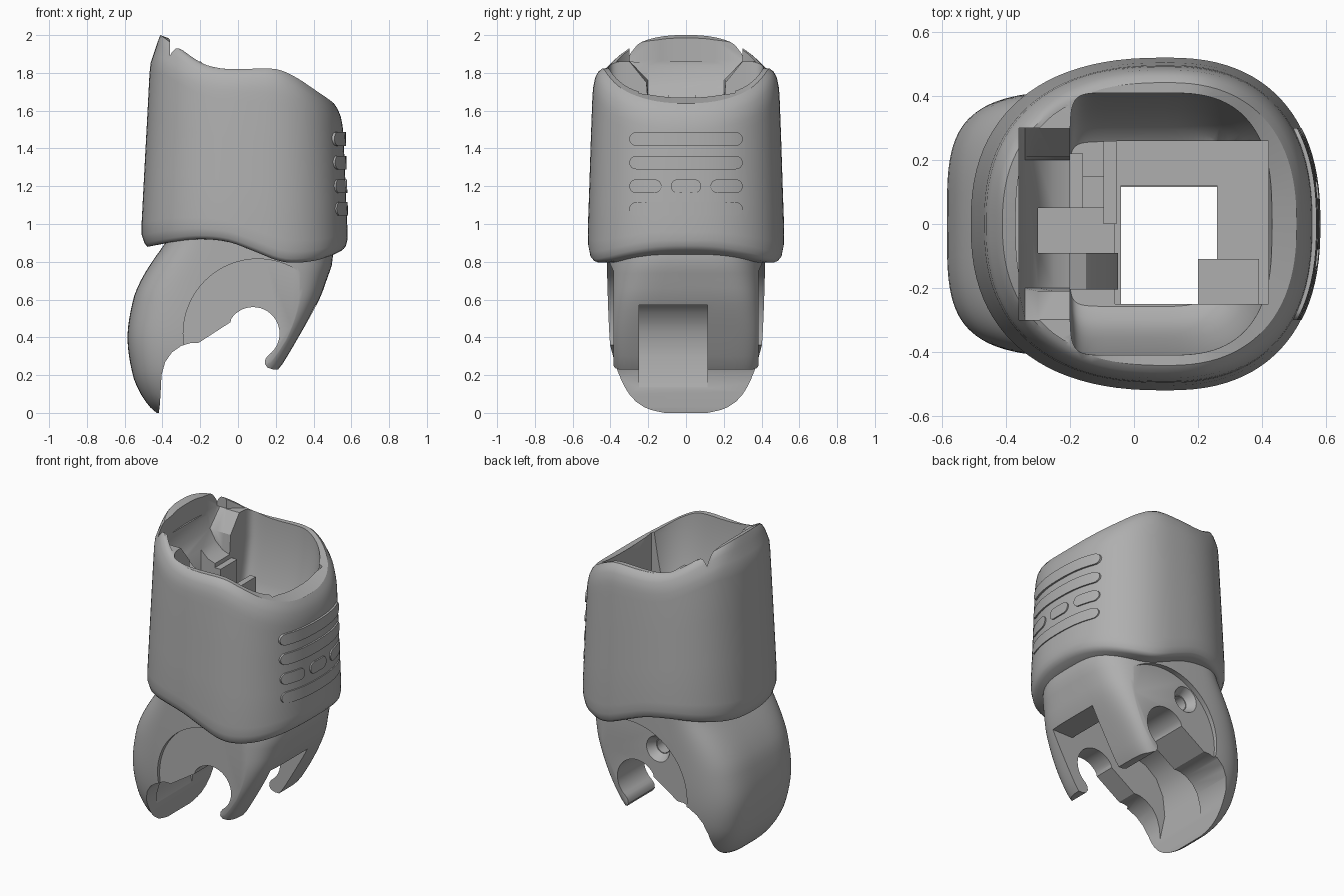
import bpy, bmesh, math
from mathutils import Matrix

if "Cube" in bpy.data.objects:
    bpy.data.objects.remove(bpy.data.objects["Cube"])

grey = bpy.data.materials.new("matte_grey")
grey.use_nodes = True
grey.diffuse_color = (0.43, 0.43, 0.43, 1)
grey.node_tree.nodes["Principled BSDF"].inputs["Base Color"].default_value = (0.43, 0.43, 0.43, 1)


def make(name, bm):
    bmesh.ops.recalc_face_normals(bm, faces=bm.faces)
    mesh = bpy.data.meshes.new(name)
    bm.to_mesh(mesh)
    bm.free()
    mesh.materials.append(grey)
    ob = bpy.data.objects.new(name, mesh)
    bpy.context.collection.objects.link(ob)
    return ob


def interp(points, x):
    """Smooth interpolation through (x, value) pairs."""
    if x <= points[0][0]:
        return points[0][1]
    n = len(points)
    for i in range(n - 1):
        (x0, y0), (x1, y1) = points[i], points[i + 1]
        if x <= x1:
            xa, ya = points[max(i - 1, 0)]
            xb, yb = points[min(i + 2, n - 1)]
            h, t = x1 - x0, (x - x0) / (x1 - x0)
            m0, m1 = h * (y1 - ya) / (x1 - xa), h * (yb - y0) / (xb - x0)
            return ((2*t**3 - 3*t*t + 1) * y0 + (t**3 - 2*t*t + t) * m0
                    + (3*t*t - 2*t**3) * y1 + (t**3 - t*t) * m1)
    return points[-1][1]


def oval(xc, left, right, half, n_left, n_right, count=96):
    """Superellipse outline with its own reach and squareness at each end."""
    pts = []
    for i in range(count):
        a = 2 * math.pi * i / count
        c, s = math.cos(a), math.sin(a)
        reach, n = (right, n_right) if c > 0 else (left, n_left)
        pts.append((xc + math.copysign(abs(c) ** (2 / n), c) * reach,
                    math.copysign(abs(s) ** (2 / n), s) * half))
    return pts


def loft(name, rings):
    """Skin rings of 3D points and close both ends with fans."""
    bm = bmesh.new()
    loops = [[bm.verts.new(p) for p in ring] for ring in rings]
    count = len(loops[0])
    for lo, hi in zip(loops, loops[1:]):
        for i in range(count):
            j = (i + 1) % count
            bm.faces.new((lo[i], lo[j], hi[j], hi[i]))
    for loop in (loops[0], loops[-1]):
        mid = [sum(v.co[k] for v in loop) / count for k in range(3)]
        tip = bm.verts.new(mid)
        for i in range(count):
            bm.faces.new((loop[i], loop[(i + 1) % count], tip))
    return make(name, bm)


def prism(name, outline, y0, y1):
    bm = bmesh.new()
    face = bm.faces.new([bm.verts.new((x, y0, z)) for x, z in outline])
    new = bmesh.ops.extrude_face_region(bm, geom=[face])["geom"]
    bmesh.ops.translate(bm, vec=(0, y1 - y0, 0),
                        verts=[v for v in new if isinstance(v, bmesh.types.BMVert)])
    return make(name, bm)


def box(name, x0, x1, y0, y1, z0, z1):
    return prism(name, [(x0, z0), (x1, z0), (x1, z1), (x0, z1)], y0, y1)


def cylinder_y(name, x, z, y0, y1, r0, r1):
    bm = bmesh.new()
    m = Matrix.Translation((x, (y0 + y1) / 2, z)) @ Matrix.Rotation(-math.pi / 2, 4, "X")
    bmesh.ops.create_cone(bm, cap_ends=True, segments=64, radius1=r0, radius2=r1,
                          depth=y1 - y0, matrix=m)
    return make(name, bm)


def activate(ob):
    bpy.ops.object.select_all(action="DESELECT")
    bpy.context.view_layer.objects.active = ob
    ob.select_set(True)


def cut(ob, *cutters):
    activate(ob)
    for c in cutters:
        mod = ob.modifiers.new("cut", "BOOLEAN")
        mod.operation, mod.solver, mod.object = "DIFFERENCE", "EXACT", c
        bpy.ops.object.modifier_apply(modifier=mod.name)
        bpy.data.objects.remove(c)


def smooth(ob, angle=32):
    activate(ob)
    bpy.ops.object.shade_smooth_by_angle(angle=math.radians(angle))


# Sleeve: tapered oval shell with wavy upper and lower rims
top = [(-.41, 2.0), (-.3, 1.92), (-.2, 1.855), (-.1, 1.825), (0, 1.82), (.2, 1.82),
       (.3, 1.78), (.4, 1.715), (.5, 1.645), (.56, 1.59)]
bottom = [(-.5, .875), (-.35, .905), (-.2, .92), (-.05, .905), (.1, .85), (.2, .81),
          (.28, .795), (.4, .805), (.5, .835), (.57, .87)]
XC = .1


def sleeve_ring(t, s, s_left):
    pts = oval(XC, .61 * s_left, .48 * s, .52 * s, 2.4, 2.4)
    return [(x, y, interp(bottom, x) * (1 - t) + interp(top, x) * t) for x, y in pts]


# height fraction, scale, scale of the -x end
profile = [(0, .7, .7), (0, .93, .95), (.006, .96, .96), (.02, .982, .975), (.06, .997, 1),
           (.12, 1, 1), (.35, .985, .978), (.6, .97, .953), (.82, .955, .932), (.87, .95, .922),
           (.9, .944, .903), (.95, .926, .872), (.985, .89, .85), (1, .85, .838)]
sleeve = loft("sleeve", [sleeve_ring(*p) for p in profile])

rim_recess = loft("rim_cutter", [[(x, y, z) for x, y in oval(XC, .47, .385, .42, 2.8, 2.6)]
                                 for z in (1.86, 2.2)])
pocket = loft("pocket_cutter",
              [[(x, y, z) for x, y in oval(.1, .3, .32 * s, .39 * s, 12, 2.8)]
               for z, s in ((1.25, .66), (1.28, .76), (1.34, .85), (1.42, .92), (1.54, .98),
                            (1.68, 1.04), (2.2, 1.08))])
# Valley sloping down from the rim, with chamfered shoulders
valley_floor = [(-.36, 1.84), (-.34, 1.76), (-.3, 1.69), (-.25, 1.645), (-.18, 1.62), (0, 1.61)]
valley = loft("valley_cutter",
              [[(x, side * y, z) for side, steps in ((-1, 1), (1, -1)) for y, z in
                [(.2, f), (.21, max(1.75, f + .01)), (.3, 1.862), (.3, 2.2)][::steps]]
               for x, f in valley_floor])
cut(sleeve, rim_recess, pocket, valley,
    box("notch_cutter", -.3, 0, -.09, .05, 1.2, 1.92),
    box("seat_cutter", -.06, .42, -.25, .26, 1, 1.9),
    box("shaft_cutter", -.04, .26, -.25, .12, .3, 2.2))
smooth(sleeve)

# Saddle blocks and steps inside the sleeve
saddle = [(-.22, 1.6), (-.15, 1.57), (-.09, 1.48), (-.05, 1.3), (-.05, 1), (-.22, 1)]
smooth(prism("saddle_block_right", saddle, -.205, -.09))
smooth(box("saddle_block_left", -.22, -.16, .05, .22, 1, 1.6))
smooth(box("guide_step", -.17, -.06, .05, .15, 1, 1.3))
smooth(box("guide_rib", -.095, -.055, 0, .26, 1, 1.5))
smooth(box("lower_ledge", .2, .39, -.25, -.11, .96, 1.1))

# Low grip pads wrapped round the +x face
row_scale = [(.8, 1), (.95, 1), (1.25, .982), (1.6, .964)]
for row, (z, spans) in enumerate(((1.45, [(-.3, .3)]), (1.325, [(-.3, .3)]),
                                  (1.2, [(-.3, -.13), (-.08, .08), (.13, .3)]),
                                  (1.08, [(-.3, .3)]))):
    for part, (y0, y1) in enumerate(spans):
        rings = []
        for i in range(25):
            y = (y0 + y1) / 2 - (y1 - y0) / 2 * math.cos(math.pi * i / 24)
            end = max(0, 1 - min(y - y0, y1 - y) / .036)
            h = .036 * max(.1, math.sqrt(1 - end * end))
            ring = []
            for dz, out in ((-h, -.02), (-h, .005), (h, .005), (h, -.02)):
                s = interp(row_scale, z + dz)
                x = XC + .48 * s * (1 - abs(y / (.52 * s)) ** 2.4) ** (1 / 2.4)
                ring.append((x + out, y, z + dz))
            rings.append(ring)
        smooth(loft(f"grip_pad_{row}_{part}", rings))

# Knuckle: curved claw on the -x side, hooked arms on the +x side
back = [(0, -.43), (.03, -.465), (.1, -.515), (.2, -.557), (.4, -.585), (.6, -.555),
        (.7, -.515), (.8, -.455), (.9, -.385), (.98, -.34)]
front = [(0, .1), (.2, .19), (.25, .23), (.4, .32), (.6, .43), (.72, .475), (.8, .5), (.98, .5)]
width = [(0, .2), (.015, .25), (.05, .3), (.12, .345), (.23, .385), (.4, .408), (.7, .417), (.98, .42)]
squareness = [(.2, 8), (.4, 7), (.55, 5.5), (.7, 4.2), (.85, 3.4), (.98, 3.4)]
rings = []
for z in [0, .015, .03, .06] + [.1 + .04 * i for i in range(23)]:
    xb, xf = interp(back, z), interp(front, z)
    rings.append([(x, y, z) for x, y in
                  oval(-.1, -.1 - xb, xf + .1, interp(width, z), 3.8, interp(squareness, z))])
knuckle = loft("knuckle", rings)

# Pivot notch and claw mouth outline
PX, PZ = .08, .42
mouth = [(-.435, -.1), (-.415, .03), (-.41, .1), (-.405, .2), (-.385, .27), (-.35, .32),
         (-.3, .355), (-.25, .37), (-.21, .37), (-.04, .48)]
mouth += [(PX + .14 * math.cos(math.radians(a)), PZ + .14 * math.sin(math.radians(a)))
          for a in range(145, -56, -8)]
mouth += [(.145, .285), (.142, .26), (.155, .24), (.185, .23), (.7, .23), (.7, -.1)]
slot = [(-.38, 0), (-.41, .14), (-.445, .3), (-.43, .43), (-.38, .53), (-.3, .59), (-.2, .62),
        (0, .62), (.2, .57), (.7, .57), (.7, 0)]
cut(knuckle,
    prism("mouth_cutter", mouth, -.6, .6),
    cylinder_y("left_disc_cutter", .105, PZ, .385, .6, .395, .395),
    cylinder_y("right_disc_cutter", .105, PZ, -.6, -.385, .395, .395),
    prism("slot_cutter", slot, -.25, .115),
    box("knuckle_shaft_cutter", -.04, .26, -.25, .115, .5, 1.2),
    cylinder_y("screw_cutter", -.07, .67, .05, .5, .045, .045),
    cylinder_y("countersink_cutter", -.07, .67, .33, .39, .05, .085))
smooth(knuckle)
